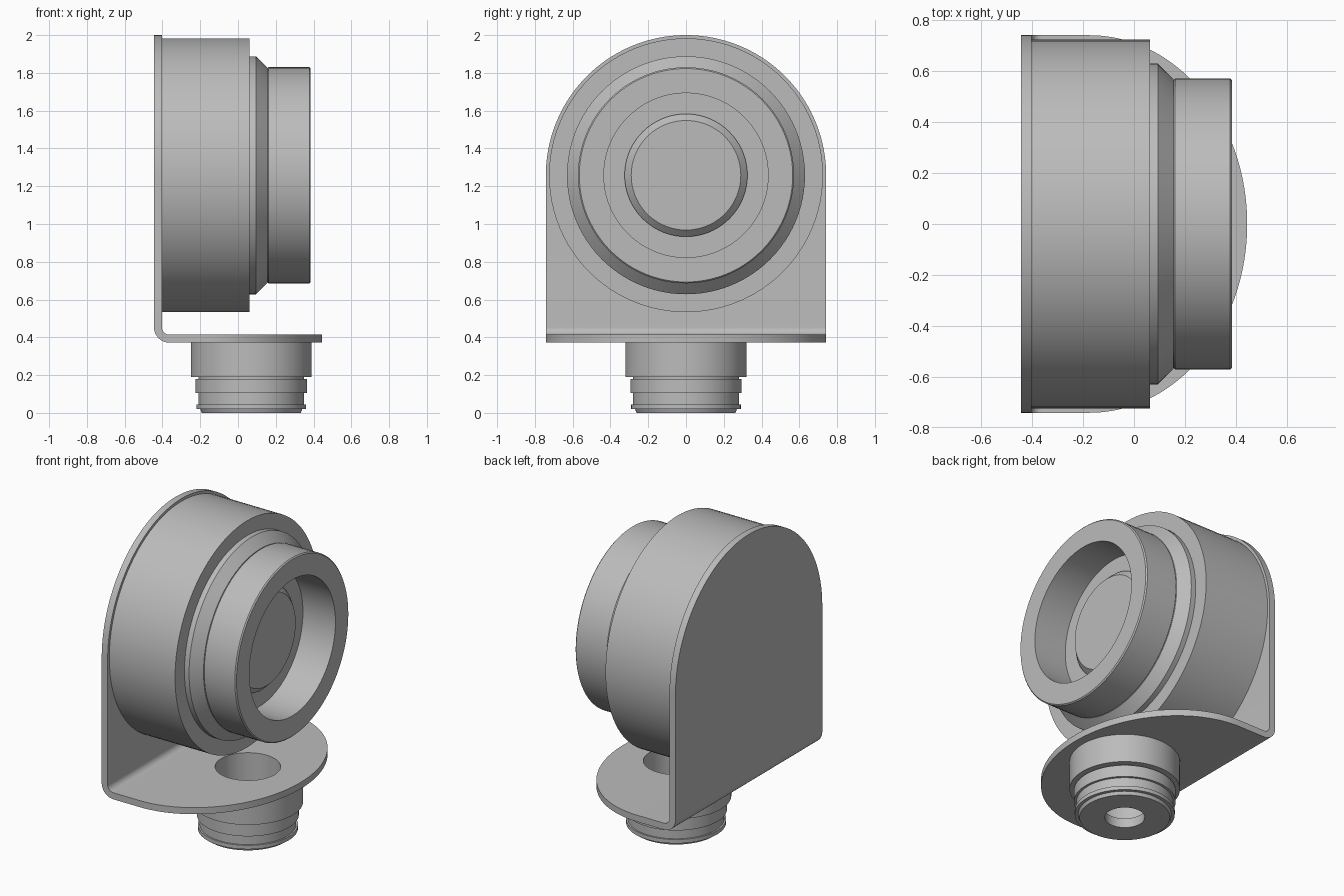
import bpy, bmesh, math
from mathutils import Matrix

if "Cube" in bpy.data.objects:
    bpy.data.objects.remove(bpy.data.objects["Cube"])

grey = bpy.data.materials.new("satin grey")
grey.diffuse_color = (0.5, 0.5, 0.5, 1)
grey.use_nodes = True
grey.node_tree.nodes["Principled BSDF"].inputs["Base Color"].default_value = grey.diffuse_color

W, AXIS_Z = 0.742, 1.258      # bracket half width, lamp axis height
NECK_X = 0.07                 # vertical fitting axis


def finish(name, bm, matrix=Matrix()):
    bmesh.ops.remove_doubles(bm, verts=bm.verts, dist=1e-5)
    bmesh.ops.recalc_face_normals(bm, faces=bm.faces)
    bm.transform(matrix)
    me = bpy.data.meshes.new(name)
    bm.to_mesh(me)
    bm.free()
    ob = bpy.data.objects.new(name, me)
    bpy.context.collection.objects.link(ob)
    me.materials.append(grey)
    return ob


def smooth(ob):
    bpy.ops.object.select_all(action='DESELECT')
    ob.select_set(True)
    bpy.context.view_layer.objects.active = ob
    bpy.ops.object.shade_smooth_by_angle(angle=math.radians(30))


def lathe(name, profile, matrix, closed=False, n=96):
    """Revolve (radius, height) points round local z."""
    bm = bmesh.new()
    rings = [[bm.verts.new((r * math.cos(t), r * math.sin(t), h))
              for t in (2 * math.pi * i / n for i in range(n))] for r, h in profile]
    pairs = list(zip(rings, rings[1:])) + ([(rings[-1], rings[0])] if closed else [])
    for a, b in pairs:
        for i in range(n):
            j = (i + 1) % n
            bm.faces.new((a[i], a[j], b[j], b[i]))
    return finish(name, bm, matrix)


# Bent sheet bracket: stations of (outer x, outer z, inner x, inner z, half width)
T, R_OUT = 0.042, 0.082
X0, Z0 = -0.445, 0.372
N = 40
quarter = [math.pi / 2 * i / N for i in range(N + 1)]
stations = []
for t in quarter:                                   # arched back plate
    z = AXIS_Z + W * math.cos(t)
    stations.append((X0, z, X0 + T, z, W * math.sin(t)))
cx, cz = X0 + R_OUT, Z0 + R_OUT
for i in range(13):                                 # bend
    t = math.pi + math.pi / 2 * i / 12
    c, s = math.cos(t), math.sin(t)
    stations.append((cx + R_OUT * c, cz + R_OUT * s,
                     cx + (R_OUT - T) * c, cz + (R_OUT - T) * s, W))
for t in quarter:                                   # rounded shelf
    x = -0.175 + 0.62 * math.sin(t)
    stations.append((x, Z0, x, Z0 + T, W * math.cos(t)))

bm = bmesh.new()
loops = [[bm.verts.new(p) for p in ((xo, -w, zo), (xo, w, zo), (xi, w, zi), (xi, -w, zi))]
         for xo, zo, xi, zi, w in stations]
for a, b in zip(loops, loops[1:]):
    for i in range(4):
        j = (i + 1) % 4
        bm.faces.new((a[i], a[j], b[j], b[i]))
bmesh.ops.dissolve_degenerate(bm, edges=bm.edges, dist=1e-5)
bracket = finish("bracket", bm)

# Round hole in the shelf
on_neck = Matrix.Translation((NECK_X, 0, 0))
cutter = lathe("hole_cutter", [(0, 0.3), (0.19, 0.3), (0.19, 0.5), (0, 0.5)], on_neck)
cutter.hide_render = True
mod = bracket.modifiers.new("hole", 'BOOLEAN')
mod.operation, mod.object, mod.solver = 'DIFFERENCE', cutter, 'EXACT'
bpy.context.view_layer.objects.active = bracket
bpy.ops.object.modifier_apply(modifier="hole")
bpy.data.objects.remove(cutter)
smooth(bracket)

# Lamp parts, revolved round a horizontal axis pointing to +x
on_lamp = Matrix.Translation((0, 0, AXIS_Z)) @ Matrix.Rotation(math.pi / 2, 4, 'Y')
smooth(lathe("housing", [(0, -0.403), (0.725, -0.403), (0.725, 0.062), (0.63, 0.062),
                         (0.63, 0.095), (0.57, 0.155), (0, 0.155)], on_lamp))
smooth(lathe("front_ring", [(0.435, 0.155), (0.565, 0.155), (0.572, 0.162), (0.572, 0.378),
                            (0.565, 0.385), (0.435, 0.385)], on_lamp, closed=True))
smooth(lathe("lens_boss", [(0, 0.15), (0.325, 0.15), (0.325, 0.17), (0.29, 0.205),
                           (0, 0.205)], on_lamp))

# Hollow stepped fitting under the shelf
smooth(lathe("neck", [(0.19, 0.372), (0.32, 0.372), (0.32, 0.19), (0.28, 0.19), (0.28, 0.18),
                      (0.295, 0.18), (0.295, 0.105), (0.28, 0.105), (0.28, 0.045),
                      (0.29, 0.045), (0.29, 0.02), (0.27, 0.02), (0.262, 0), (0.116, 0),
                      (0.116, 0.06), (0.19, 0.06)], on_neck, closed=True))
